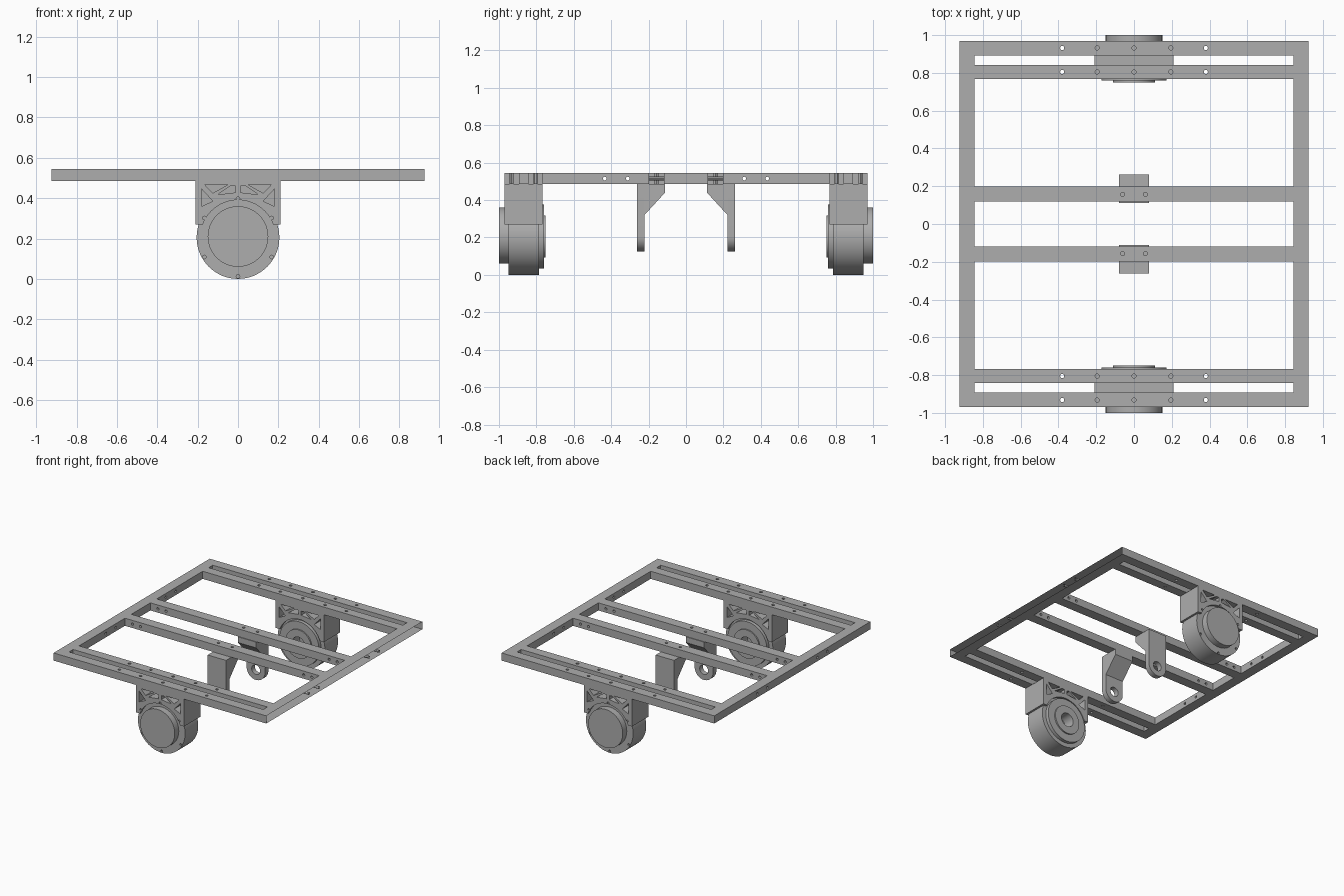
import bpy, bmesh, math
from mathutils import Vector

cube = bpy.data.objects.get("Cube")
if cube:
    bpy.data.objects.remove(cube, do_unlink=True)

grey = bpy.data.materials.new("plain_grey")
grey.use_nodes = True
colour = (0.42, 0.42, 0.42, 1)
grey.diffuse_color = colour
grey.node_tree.nodes["Principled BSDF"].inputs["Base Color"].default_value = colour

AXES = {"x": lambda u, v, w: (w, u, v),
        "y": lambda u, v, w: (u, w, v),
        "z": lambda u, v, w: (u, v, w)}


def prism(name, points, axis, start, end):
    """Extrude a flat profile along one axis."""
    bm = bmesh.new()
    place = AXES[axis]
    low = [bm.verts.new(place(u, v, start)) for u, v in points]
    high = [bm.verts.new(place(u, v, end)) for u, v in points]
    bm.faces.new(low)
    bm.faces.new(high)
    n = len(points)
    for i in range(n):
        j = (i + 1) % n
        bm.faces.new((low[i], low[j], high[j], high[i]))
    bmesh.ops.recalc_face_normals(bm, faces=bm.faces)
    mesh = bpy.data.meshes.new(name)
    bm.to_mesh(mesh)
    bm.free()
    mesh.materials.append(grey)
    obj = bpy.data.objects.new(name, mesh)
    bpy.context.collection.objects.link(obj)
    return obj


def rect(u0, u1, v0, v1):
    return [(u0, v0), (u1, v0), (u1, v1), (u0, v1)]


def circle(u, v, r, n=16, a0=0, a1=2 * math.pi):
    return [(u + r * math.cos(a0 + (a1 - a0) * i / n),
             v + r * math.sin(a0 + (a1 - a0) * i / n)) for i in range(n)]


def activate(obj):
    bpy.ops.object.select_all(action="DESELECT")
    obj.select_set(True)
    bpy.context.view_layer.objects.active = obj


def cut(obj, cutters):
    activate(obj)
    for cutter in cutters:
        mod = obj.modifiers.new("cut", "BOOLEAN")
        mod.operation = "DIFFERENCE"
        mod.solver = "EXACT"
        mod.object = cutter
        bpy.ops.object.modifier_apply(modifier=mod.name)
        bpy.data.objects.remove(cutter, do_unlink=True)


def finish(obj, mirrored=True):
    activate(obj)
    bpy.ops.object.shade_smooth_by_angle(angle=math.radians(30))
    if mirrored:
        mod = obj.modifiers.new("front_and_back", "MIRROR")
        mod.use_axis = (False, True, False)
        mod.use_mirror_merge = False


# Flat frame with its openings
BOTTOM, TOP = 0.485, 0.545
MID = (BOTTOM + TOP) / 2
SIDE, INNER, END = 0.925, 0.845, 0.97
frame = prism("frame", rect(-SIDE, SIDE, -END, END), "z", BOTTOM, TOP)
openings = [(-0.118, 0.118)]
for s in (1, -1):
    openings += [sorted((s * 0.198, s * 0.768)), sorted((s * 0.842, s * 0.893))]
cut(frame, [prism("opening", rect(-INNER, INNER, a, b), "z", 0.4, 0.6)
            for a, b in openings])

# Screw holes down through the cross bars
holes = []
for s in (1, -1):
    for y in (0.932, 0.805):
        for x in (-0.38, -0.195, 0, 0.195, 0.38):
            holes.append(prism("hole", circle(x, s * y, 0.011, 12), "z", 0.4, 0.6))
    for x in (-0.06, 0.06):
        holes.append(prism("hole", circle(x, s * 0.157, 0.011, 12), "z", 0.4, 0.6))
# Screw holes across the side bars and the middle bars
for y in (-0.435, -0.312, 0.312, 0.435):
    holes.append(prism("hole", circle(y, MID, 0.01, 12), "x", -1, 1))
for x in (-0.78, -0.71, 0.71, 0.78):
    holes.append(prism("hole", circle(x, MID, 0.01, 12), "y", -0.3, 0.3))
cut(frame, holes)

# The left side bar is open on its outer side
bm = bmesh.new()
bm.from_mesh(frame.data)
outer = [f for f in bm.faces
         if f.normal.x > 0.9 and f.calc_center_median().x > SIDE - 0.002]
bmesh.ops.delete(bm, geom=outer, context="FACES")
bm.to_mesh(frame.data)
bm.free()
finish(frame, False)

# Drive bracket with a round seat and triangular pockets on both faces
CZ, DRUM = 0.205, 0.205
bracket = prism("drive_bracket", rect(-0.21, 0.21, 0.27, BOTTOM), "y", 0.768, END)
cutters = [prism("seat", circle(0, CZ, 0.186, 64), "y", 0.7, 1.1)]
pockets = [[(0.18, 0.445), (0.18, 0.36), (0.125, 0.385)],
           [(0.165, 0.467), (0.05, 0.467), (0.125, 0.425)],
           [(0.012, 0.46), (0.012, 0.428), (0.1, 0.418), (0.035, 0.462)]]
for s in (1, -1):
    for shape in pockets:
        points = [(s * x, z) for x, z in shape]
        cutters.append(prism("pocket", points, "y", 0.88, 1.1))
        cutters.append(prism("pocket", points, "y", 0.7, 0.855))


def rim_holes(angles, a, b):
    return [prism("hole", circle(0.193 * math.cos(math.radians(t)),
                                 CZ + 0.193 * math.sin(math.radians(t)), 0.009, 12),
                  "y", a, b) for t in angles]


cutters += rim_holes((30, 90, 150), 0.94, 1.1)
cut(bracket, cutters)
finish(bracket)

# Wheel drum, stepped rim, inner hubs and outer cap
drum = prism("wheel_drum", circle(0, CZ, DRUM, 64), "y", 0.787, 0.95)
cut(drum, rim_holes((210, 270, 330), 0.93, 1.1))
rim = prism("inner_rim", circle(0, CZ, 0.172, 64), "y", 0.76, 0.80)
hub = prism("inner_hub", circle(0, CZ, 0.112, 48), "y", 0.75, 0.80)
for part in (drum, rim, hub):
    cut(part, [prism("bore", circle(0, CZ, 0.055, 32), "y", 0.7, 0.84)])
    finish(part)
cap = prism("outer_cap", circle(0, CZ + 0.005, 0.15, 64), "y", 0.94, 1.0)
finish(cap)

# Hanger plates under the middle bars: wedge on top, rounded eye below
EYE = 0.205
outline = [(0.08, BOTTOM), (-0.08, BOTTOM)]
outline += circle(0, EYE, 0.08, 24, math.pi, 2 * math.pi) + [(0.08, EYE)]
plate = prism("hanger_plate", outline, "y", 0.222, 0.263)
cut(plate, [prism("eye", circle(0, EYE, 0.037, 32), "y", 0.1, 0.4)])
finish(plate)
wedge = prism("hanger_wedge", [(0.112, BOTTOM), (0.112, 0.44), (0.222, 0.32),
                               (0.222, BOTTOM)], "x", -0.08, 0.08)
finish(wedge)
